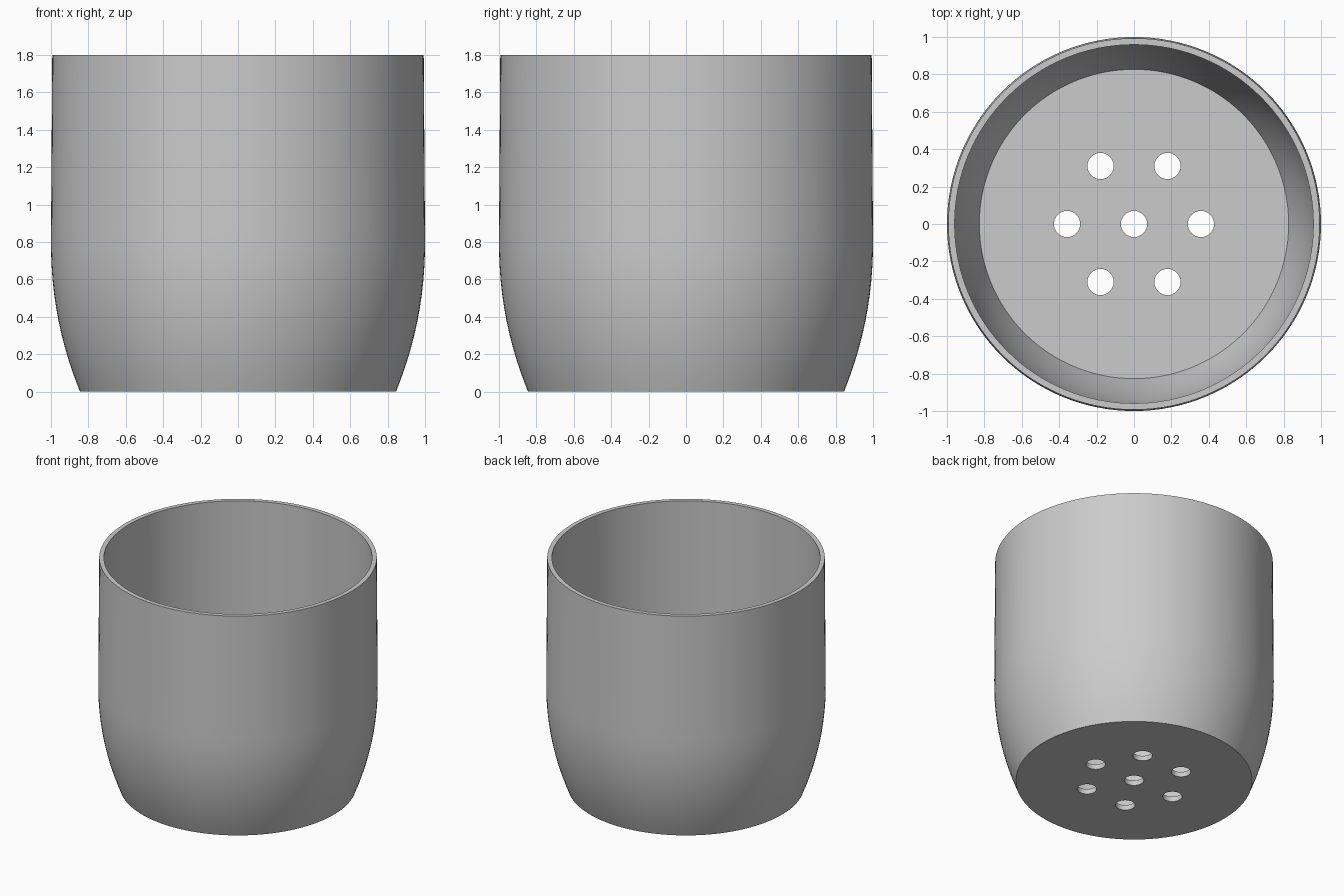
import bpy
import math

cube = bpy.data.objects.get("Cube")
if cube:
    bpy.data.objects.remove(cube, do_unlink=True)

HEIGHT, BULGE, WALL, FLOOR = 1.8, 0.8, 0.034, 0.04
SEGMENTS = 128

clay = bpy.data.materials.new("light_grey")
clay.use_nodes = True
colour = (0.6, 0.6, 0.6, 1)
clay.diffuse_color = colour
clay.node_tree.nodes["Principled BSDF"].inputs["Base Color"].default_value = colour


def outer_radius(z):
    """Curved in to the foot, almost straight above the bulge."""
    if z < BULGE:
        return 1 - 0.155 * (1 - z / BULGE) ** 2.1
    return 1 - 0.007 * (z - BULGE)


# Pot: closed profile of outer wall, rim, inner wall and floor, revolved
steps = 24
outer = [HEIGHT * i / steps for i in range(steps + 1)]
inner = [HEIGHT + (FLOOR - HEIGHT) * i / steps for i in range(steps + 1)]
profile = [(outer_radius(z), z) for z in outer]
profile += [(outer_radius(z) - WALL, z) for z in inner]

verts, faces = [], []
for r, z in profile:
    for s in range(SEGMENTS):
        a = math.tau * s / SEGMENTS
        verts.append((r * math.cos(a), r * math.sin(a), z))
for ring in range(len(profile) - 1):
    for s in range(SEGMENTS):
        t = (s + 1) % SEGMENTS
        low, high = ring * SEGMENTS, (ring + 1) * SEGMENTS
        faces.append((low + s, low + t, high + t, high + s))
faces.append(tuple(reversed(range(SEGMENTS))))
last = (len(profile) - 1) * SEGMENTS
faces.append(tuple(range(last, last + SEGMENTS)))

mesh = bpy.data.meshes.new("pot")
mesh.from_pydata(verts, [], faces)
mesh.materials.append(clay)
pot = bpy.data.objects.new("pot", mesh)
bpy.context.collection.objects.link(pot)

# Drainage holes: one in the middle and a ring of six
centres = [(0, 0)]
for i in range(6):
    a = math.tau * i / 6
    centres.append((0.358 * math.cos(a), 0.358 * math.sin(a)))

for i, (x, y) in enumerate(centres):
    bpy.ops.mesh.primitive_cylinder_add(vertices=48, radius=0.07, depth=0.3,
                                        location=(x, y, 0))
    cutter = bpy.context.object
    cutter.name = f"drain_hole_cutter_{i}"
    cutter.data.materials.append(clay)
    cut = pot.modifiers.new(f"drain_hole_{i}", 'BOOLEAN')
    cut.operation = 'DIFFERENCE'
    cut.solver = 'EXACT'
    cut.object = cutter
    bpy.ops.object.select_all(action='DESELECT')
    pot.select_set(True)
    bpy.context.view_layer.objects.active = pot
    bpy.ops.object.modifier_apply(modifier=cut.name)
    bpy.data.objects.remove(cutter, do_unlink=True)

bpy.ops.object.shade_smooth_by_angle(angle=math.radians(30))
